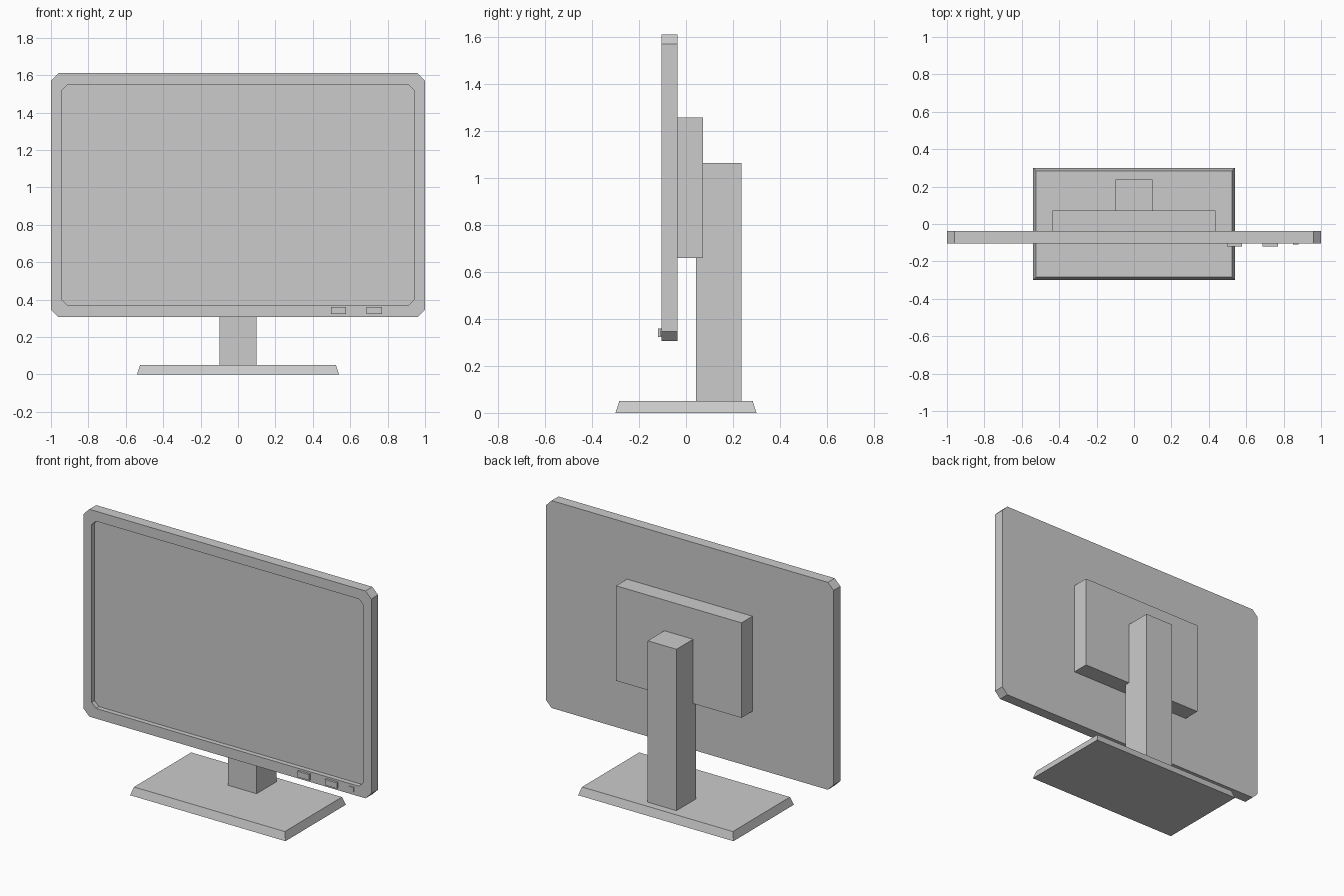
import bpy, bmesh

if "Cube" in bpy.data.objects:
    bpy.data.objects.remove(bpy.data.objects["Cube"])


def finish(name, bm):
    bmesh.ops.recalc_face_normals(bm, faces=bm.faces)
    me = bpy.data.meshes.new(name)
    bm.to_mesh(me)
    bm.free()
    ob = bpy.data.objects.new(name, me)
    bpy.context.collection.objects.link(ob)
    return ob


def box(name, x0, x1, y0, y1, z0, z1, taper=0.0):
    """Box whose top face is drawn in by taper on every side."""
    bm = bmesh.new()
    rings = []
    for z, t in ((z0, 0.0), (z1, taper)):
        rings.append([bm.verts.new(p) for p in (
            (x0 + t, y0 + t, z), (x1 - t, y0 + t, z),
            (x1 - t, y1 - t, z), (x0 + t, y1 - t, z))])
    skin(bm, rings)
    return finish(name, bm)


def skin(bm, rings):
    """Join successive rings with quads and cap both ends."""
    for a, b in zip(rings, rings[1:]):
        for i in range(len(a)):
            j = (i + 1) % len(a)
            bm.faces.new((a[i], a[j], b[j], b[i]))
    bm.faces.new(rings[0])
    bm.faces.new(rings[-1])


def octagon(bm, w, z0, z1, c, y):
    """Cut-corner rectangle in the xz plane."""
    pts = [(-w + c, z0), (w - c, z0), (w, z0 + c), (w, z1 - c),
           (w - c, z1), (-w + c, z1), (-w, z1 - c), (-w, z0 + c)]
    return [bm.verts.new((x, y, z)) for x, z in pts]


# Display housing: back, outer rim, bezel face, recessed screen
FRONT, BACK, DEPTH = -0.105, -0.037, 0.03
outer = (1.0, 0.307, 1.61, 0.04)
inner = (0.944, 0.371, 1.547, 0.03)
bm = bmesh.new()
skin(bm, [octagon(bm, *outer, BACK), octagon(bm, *outer, FRONT),
          octagon(bm, *inner, FRONT), octagon(bm, *inner, FRONT + DEPTH)])
finish("display_panel", bm)

# Rear housing, upright and foot
box("rear_housing", -0.436, 0.436, BACK, 0.072, 0.66, 1.257)
box("stand_column", -0.1, 0.1, 0.042, 0.237, 0.05, 1.064)
box("stand_base", -0.54, 0.54, -0.3, 0.3, 0.0, 0.05, taper=0.016)

# Controls on the lower bezel
for i, x in enumerate((0.537, 0.729)):
    box(f"button_{i + 1}", x - 0.041, x + 0.041, -0.119, FRONT, 0.322, 0.359)
box("power_light", 0.849, 0.879, -0.109, FRONT, 0.327, 0.355)
